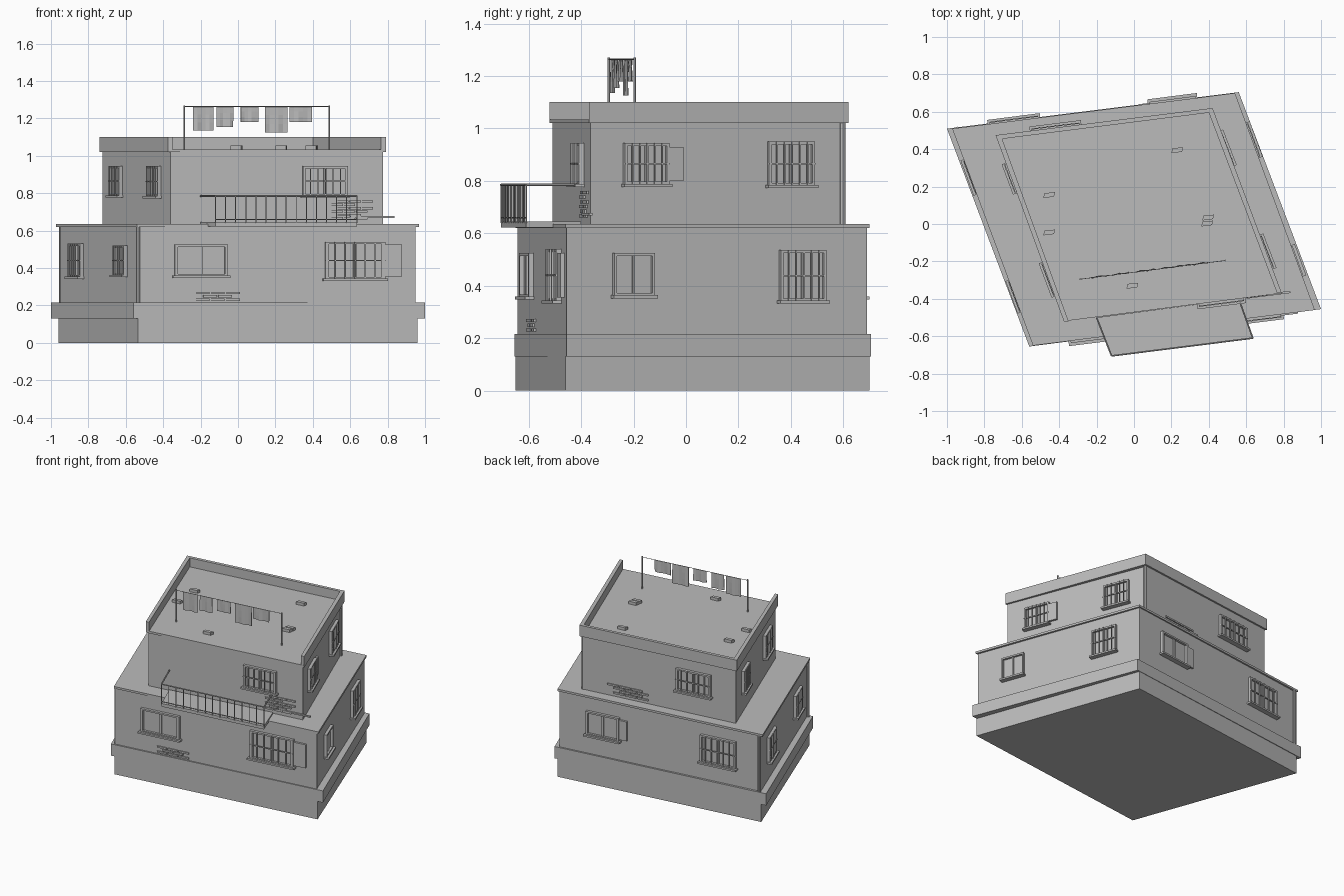
import bpy, bmesh, math
from mathutils import Vector

cube = bpy.data.objects.get("Cube")
if cube:
    bpy.data.objects.remove(cube, do_unlink=True)

mat = bpy.data.materials.new("plaster_grey")
mat.use_nodes = True
GREY = (0.5, 0.5, 0.5, 1)
mat.diffuse_color = GREY
mat.node_tree.nodes["Principled BSDF"].inputs["Base Color"].default_value = GREY


def finish(name, bm):
    bmesh.ops.recalc_face_normals(bm, faces=bm.faces[:])
    me = bpy.data.meshes.new(name)
    bm.to_mesh(me)
    bm.free()
    me.materials.append(mat)
    ob = bpy.data.objects.new(name, me)
    bpy.context.collection.objects.link(ob)
    return ob


def add_prism(bm, pts, z0, z1):
    n = len(pts)
    low = [bm.verts.new((p[0], p[1], z0)) for p in pts]
    top = [bm.verts.new((p[0], p[1], z1)) for p in pts]
    bm.faces.new(low[::-1])
    bm.faces.new(top)
    for i in range(n):
        j = (i + 1) % n
        bm.faces.new((low[i], low[j], top[j], top[i]))


def prism(name, pts, z0, z1):
    bm = bmesh.new()
    add_prism(bm, pts, z0, z1)
    return finish(name, bm)


def add_rod(bm, a, b, r, sides=6):
    a, b = Vector(a), Vector(b)
    rot = (b - a).to_track_quat('Z', 'Y').to_matrix().to_4x4()
    rot.translation = (a + b) / 2
    bmesh.ops.create_cone(bm, cap_ends=True, segments=sides, radius1=r,
                          radius2=r, depth=(b - a).length, matrix=rot)


class Wall:
    """One wall; positions along it are given in world x or y."""
    def __init__(self, a, b, axis):
        self.a, self.b, self.axis = Vector(a), Vector(b), axis
        self.d = (self.b - self.a).normalized()
        self.n = Vector((self.d.y, -self.d.x))

    def at(self, s, out):
        t = (s - self.a[self.axis]) / self.d[self.axis]
        return self.a + self.d * t + self.n * out

    def box(self, bm, s0, s1, o0, o1, z0, z1):
        add_prism(bm, [self.at(s0, o0), self.at(s1, o0),
                       self.at(s1, o1), self.at(s0, o1)], z0, z1)


def walls(c):
    return [Wall(c[i], c[(i + 1) % 4], i % 2) for i in range(4)]


# Floor outlines: front-left, front-right, back-right, back-left as seen
plinth = [(-.535, -.65), (.96, -.46), (.54, .70), (-.96, .51)]
band = [(-.56, -.655), (1.0, -.455), (.56, .705), (-1.0, .51)]
ground = [(-.525, -.64), (.95, -.455), (.53, .69), (-.95, .50)]
ledge = [(-.54, -.65), (.967, -.46), (.54, .70), (-.972, .51)]
upper = [(-.36, -.51), (.775, -.365), (.40, .605), (-.725, .465)]
roof = [(-.375, -.52), (.79, -.37), (.42, .62), (-.74, .475)]

prism("plinth", plinth, 0, .13)
prism("plinth_band", band, .13, .215)
prism("ground_floor", ground, .215, .62)
prism("ground_floor_ledge", ledge, .62, .635)
prism("upper_floor", upper, .635, 1.02)
prism("roof_slab", roof, 1.02, 1.035)

# Parapet on three sides, open at the front
bm = bmesh.new()
inner = [(-.35, -.52), (.765, -.37), (.40, .595), (-.705, .455)]
for i in (1, 2, 3):
    j = (i + 1) % 4
    add_prism(bm, [roof[i], roof[j], inner[j], inner[i]], 1.035, 1.1)
finish("parapet", bm)


# Windows: frame, pane, sill, optional bars and open shutter
def window(name, w, s0, s1, z0, z1, bars=True, shutter=None):
    bm = bmesh.new()
    f = (s1 - s0) * .06
    fz = .012
    w.box(bm, s0, s1, -.01, .004, z0, z1)
    for a in (s0, s1 - f):
        w.box(bm, a, a + f, -.01, .02, z0, z1)
    for z in (z0, z1 - fz):
        w.box(bm, s0 + f, s1 - f, -.01, .02, z, z + fz)
    mid = (s0 + s1) / 2
    w.box(bm, mid - f / 2, mid + f / 2, -.01, .012, z0 + fz, z1 - fz)
    finish(name + "_frame", bm)
    bm = bmesh.new()
    e = (s1 - s0) * .04
    w.box(bm, s0 - e, s1 + e, -.01, .035, z0 - .008, z0 + .004)
    finish(name + "_sill", bm)
    if bars:
        bm = bmesh.new()
        for i in range(1, 6):
            s = s0 + (s1 - s0) * i / 6
            w.box(bm, s - f * .2, s + f * .2, .018, .025, z0, z1)
        zm = (z0 + z1) / 2
        w.box(bm, s0, s1, .016, .023, zm - .003, zm + .003)
        finish(name + "_bars", bm)
    if shutter is not None:
        bm = bmesh.new()
        w.box(bm, min(s0, s1, shutter) if shutter < s0 else s1,
              s0 if shutter < s0 else shutter, 0, .015, z0 + .015, z1 - .015)
        finish(name + "_shutter", bm)


gf, gr, gb, gl = walls(ground)
uf, ur, ub, ul = walls(upper)
window("front_ground_window_1", gf, -.34, -.055, .355, .525, False)
window("front_ground_window_2", gf, .465, .785, .34, .54, True, .875)
window("front_upper_window", uf, .345, .585, .785, .945)
window("right_ground_window_1", gr, -.28, -.125, .36, .525, False)
window("right_ground_window_2", gr, .355, .53, .34, .537)
window("right_upper_window_1", ur, -.24, -.07, .785, .945, True, -.015)
window("right_upper_window_2", ur, .31, .485, .78, .95)
window("back_ground_window_1", gb, .085, .33, .355, .525, False, .03)
window("back_ground_window_2", gb, -.77, -.51, .34, .537)
window("back_upper_window", ub, -.545, -.29, .785, .945)
window("left_ground_window_1", gl, .17, .345, .35, .53)
window("left_ground_window_2", gl, -.46, -.30, .36, .52)
window("left_upper_window_1", ul, .175, .325, .785, .945)
window("left_upper_window_2", ul, -.375, -.205, .78, .945)


# Patches of exposed bricks, rows shifted by half a brick
def bricks(name, w, s0, s1, z0, rows):
    bm = bmesh.new()
    size = (s1 - s0) / 3.2
    for r in range(rows):
        start = s0 + (r % 2) * size * .5
        for k in range(3 - (r % 3 == 1)):
            a = start + k * size * 1.05
            w.box(bm, a, a + size * .95, -.005, .008, z0 + r * .018, z0 + r * .018 + .012)
    finish(name, bm)


bricks("front_ground_bricks", gf, -.225, .02, .225, 3)
bricks("front_upper_bricks", uf, .50, .70, .66, 6)
bricks("back_upper_bricks", ub, -.08, .19, .655, 4)
bm = bmesh.new()
uf.box(bm, .60, .835, 0, .012, .668, .678)
finish("front_wall_strip", bm)

# Drain pipes at the corners
bm = bmesh.new()
for x, y, z0, z1 in ((-.535, -.632, .215, .62), (-.945, .51, .215, .62),
                     (.405, .598, .635, 1.02)):
    add_rod(bm, (x, y, z0), (x, y, z1), .011, 8)
finish("drain_pipes", bm)

# Balcony slab and railing
deck = [(-.20, -.50), (-.12, -.705), (.635, -.61), (.56, -.40)]
prism("balcony_slab", deck, .622, .645)
bm = bmesh.new()
A, B, C, D = [Vector(p).to_3d() for p in deck]
up = Vector((0, 0, 1))
for p, q in ((A, B), (B, C), (C, D)):
    add_rod(bm, p + up * .785, q + up * .785, .005)
add_rod(bm, B + up * .66, C + up * .66, .003)
for i in range(15):
    p = B.lerp(C, i / 14)
    add_rod(bm, p + up * .64, p + up * .785, .003)
finish("balcony_railing", bm)

# Small blocks on the roof
bm = bmesh.new()
for x, y in ((.23, .395), (-.455, .155), (.395, .035), (.39, .003),
             (-.455, -.045), (-.01, -.33)):
    add_prism(bm, [(x - .03, y - .016), (x + .027, y - .009),
                   (x + .033, y + .015), (x - .024, y + .01)], 1.03, 1.055)
finish("roof_blocks", bm)

# Washing line with hanging cloths
P, Q = Vector((-.287, -.295, 0)), Vector((.488, -.195, 0))
bm = bmesh.new()
for p in (P, Q):
    add_rod(bm, p + up * 1.03, p + up * 1.27, .005)
add_rod(bm, P + up * 1.264, Q + up * 1.264, .002)
finish("washing_line", bm)

along = (Q - P).normalized()
side = Vector((along.y, -along.x, 0))
for k, (x0, x1, z) in enumerate(((-.24, -.13, 1.135), (-.115, -.025, 1.155), (.015, .11, 1.18),
                                 (.145, .265, 1.125), (.275, .395, 1.18))):
    bm = bmesh.new()
    grid = []
    for i in range(6):
        p = P.lerp(Q, (x0 + (x1 - x0) * i / 5 - P.x) / (Q.x - P.x))
        row = []
        for j in range(4):
            sway = side * (math.sin(i * 1.9 + k) * .005 * j / 3)
            row.append(bm.verts.new(p + sway + up * (1.264 + (z - 1.264) * j / 3)))
        grid.append(row)
    for i in range(5):
        for j in range(3):
            bm.faces.new((grid[i][j], grid[i + 1][j], grid[i + 1][j + 1], grid[i][j + 1]))
    cloth = finish("hanging_cloth_%d" % (k + 1), bm)
    cloth.modifiers.new("thickness", 'SOLIDIFY').thickness = .003
